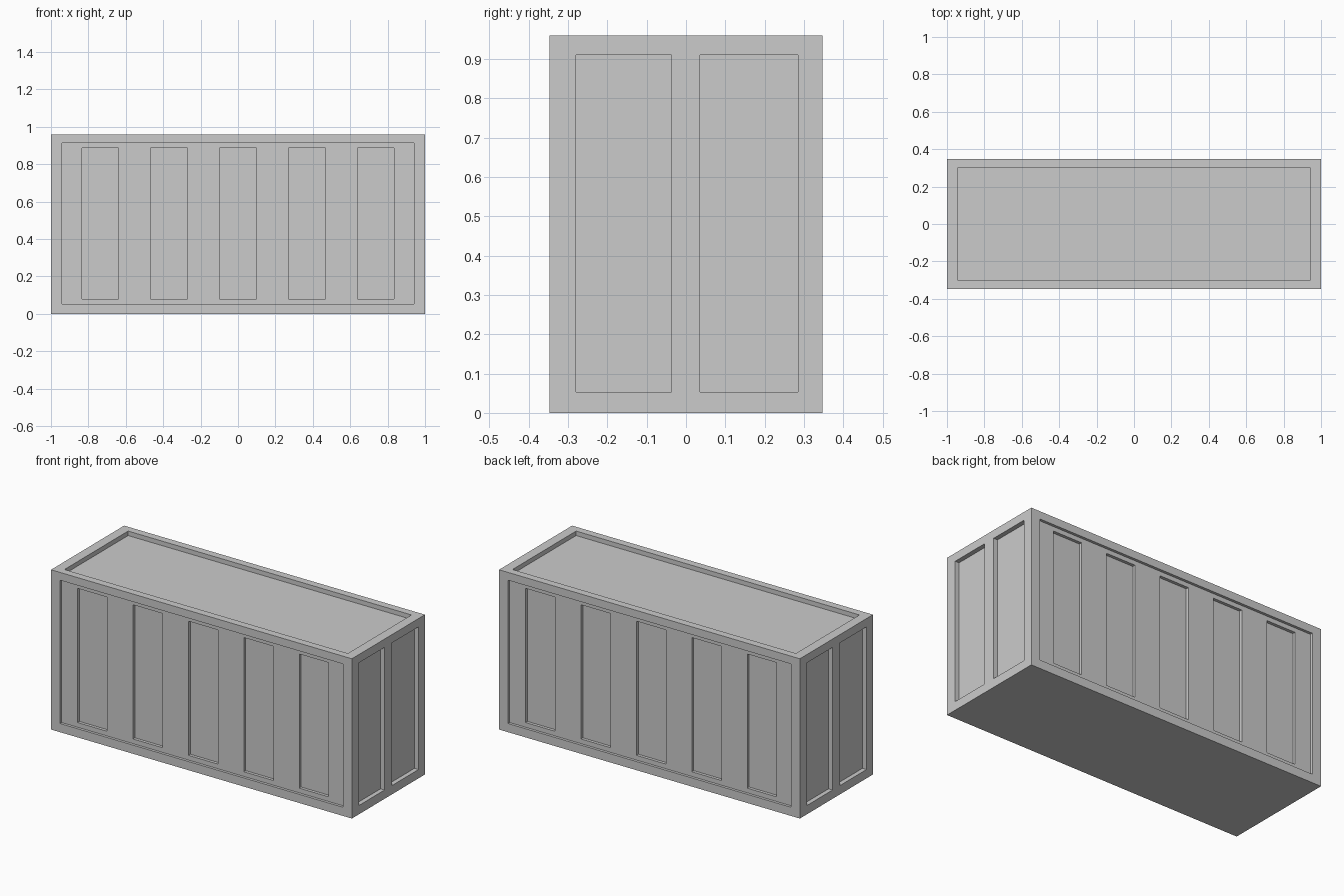
import bpy, bmesh
from mathutils import Matrix, Vector

if "Cube" in bpy.data.objects:
    bpy.data.objects.remove(bpy.data.objects["Cube"])

L, W, H = 1.0, 0.347, 0.96          # half length, half width, height
FRAME_DEPTH, PANEL_DEPTH, END_DEPTH, ROOF_DEPTH = 0.016, 0.034, 0.027, 0.027
OUT = 0.1                           # cutter overshoot beyond the surface


def box(bm, x0, x1, y0, y1, z0, z1):
    size = Vector((x1 - x0, y1 - y0, z1 - z0))
    centre = Vector((x0 + x1, y0 + y1, z0 + z1)) / 2
    bmesh.ops.create_cube(bm, size=1, matrix=Matrix.Translation(centre) @ Matrix.Diagonal(size).to_4x4())


def make(name, boxes, hidden=False):
    bm = bmesh.new()
    for b in boxes:
        box(bm, *b)
    mesh = bpy.data.meshes.new(name)
    bm.to_mesh(mesh)
    bm.free()
    ob = bpy.data.objects.new(name, mesh)
    bpy.context.collection.objects.link(ob)
    ob.hide_render = hidden
    if hidden:
        ob.display_type = 'WIRE'
    return ob


def both_ends(b):
    # the same box plus its copy turned half a turn about z
    x0, x1, y0, y1, z0, z1 = b
    return [b, (-x1, -x0, -y1, -y0, z0, z1)]


# Container body
body = make("container_body", [(-L, L, -W, W, 0, H)])

# Wide shallow recesses: long walls and roof
frames = both_ends((-0.94, 0.94, -W - OUT, -W + FRAME_DEPTH, 0.052, 0.913))
frames.append((-0.942, 0.942, -0.302, 0.302, H - ROOF_DEPTH, H + OUT))
frame_cutter = make("frame_recess_cutter", frames, True)

# Five narrow panels per long wall, two door panels per end
panels = []
for i in range(-2, 3):
    cx = i * 0.3685
    panels += both_ends((cx - 0.098, cx + 0.098, -W - OUT, -W + PANEL_DEPTH, 0.08, 0.886))
for y0, y1 in ((-0.28, -0.037), (0.036, 0.285)):
    panels += both_ends((L - END_DEPTH, L + OUT, y0, y1, 0.053, 0.91))
panel_cutter = make("panel_recess_cutter", panels, True)

for cutter in (frame_cutter, panel_cutter):
    mod = body.modifiers.new(cutter.name, 'BOOLEAN')
    mod.operation = 'DIFFERENCE'
    mod.solver = 'EXACT'
    mod.object = cutter
